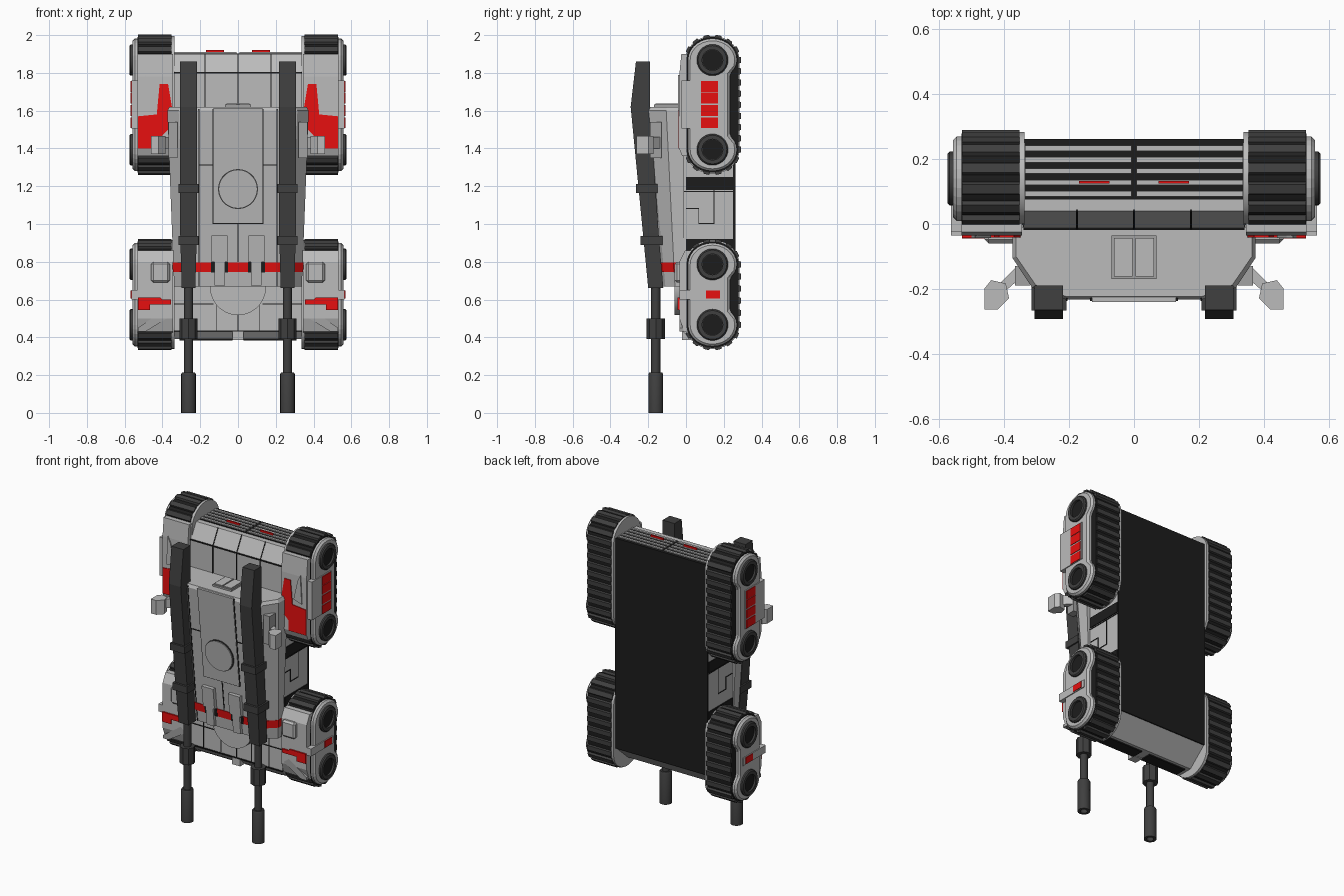
import bpy, bmesh
from math import sin, cos, pi

if "Cube" in bpy.data.objects:
    bpy.data.objects.remove(bpy.data.objects["Cube"], do_unlink=True)


def material(name, r, g, b):
    m = bpy.data.materials.new(name)
    m.use_nodes = True
    m.diffuse_color = (r, g, b, 1)
    bsdf = m.node_tree.nodes["Principled BSDF"]
    bsdf.inputs["Base Color"].default_value = (r, g, b, 1)
    bsdf.inputs["Roughness"].default_value = 0.6
    return m


LIGHT = material("light_grey", 0.5, 0.5, 0.5)
MID = material("mid_grey", 0.36, 0.36, 0.36)
DARK = material("dark_grey", 0.05, 0.05, 0.05)
BLACK = material("black", 0.012, 0.012, 0.012)
RED = material("red", 0.8, 0.005, 0.005)


def loft(name, ring_sets, mat, mirror=False, smooth=False, bevel=0):
    """Skin one or more solids, each given as a list of matching 3D rings."""
    bm = bmesh.new()
    for rings in ring_sets:
        loops = [[bm.verts.new(p) for p in ring] for ring in rings]
        n = len(loops[0])
        for a, b in zip(loops, loops[1:]):
            for i in range(n):
                j = (i + 1) % n
                bm.faces.new((a[i], a[j], b[j], b[i]))
        bm.faces.new(loops[0])
        bm.faces.new(loops[-1])
    bmesh.ops.recalc_face_normals(bm, faces=bm.faces)
    me = bpy.data.meshes.new(name)
    bm.to_mesh(me)
    bm.free()
    me.materials.append(mat)
    ob = bpy.data.objects.new(name, me)
    bpy.context.collection.objects.link(ob)
    if bevel:
        mod = ob.modifiers.new("Bevel", "BEVEL")
        mod.width, mod.segments = bevel, 1
    if mirror:
        ob.modifiers.new("Mirror", "MIRROR").use_mirror_merge = False
    if smooth:
        bpy.ops.object.select_all(action="DESELECT")
        ob.select_set(True)
        bpy.context.view_layer.objects.active = ob
        bpy.ops.object.shade_smooth_by_angle()
    return ob


def rings(pts, axis, a, b):
    """Extrude a 2D outline between a and b along an axis."""
    put = {"x": lambda p, t: (t, p[0], p[1]),
           "y": lambda p, t: (p[0], t, p[1]),
           "z": lambda p, t: (p[0], p[1], t)}[axis]
    return [[put(p, t) for p in pts] for t in (a, b)]


def prism(name, pts, axis, a, b, mat, **kw):
    return loft(name, [rings(pts, axis, a, b)], mat, **kw)


def rect(u0, u1, v0, v1):
    return [(u0, v0), (u1, v0), (u1, v1), (u0, v1)]


def box(name, x, y, z, mat, **kw):
    return prism(name, rect(*x, *y), "z", *z, mat, **kw)


def circle(cu, cv, r, n=28):
    return [(cu + r * cos(2 * pi * i / n), cv + r * sin(2 * pi * i / n)) for i in range(n)]


# Hull
hull = [(-0.015, 0.43), (-0.015, 1.8), (0.04, 1.9), (0.255, 1.9),
        (0.255, 0.5), (0.13, 0.39), (0.02, 0.39)]
prism("hull", hull, "x", -0.34, 0.34, LIGHT)
box("belly_plate", (-0.342, 0.342), (0.25, 0.262), (0.5, 1.903), BLACK)
box("nose_slots", (0.03, 0.31), (0.03, 0.11), (0.382, 0.4), BLACK, mirror=True)
box("nose_lip", (-0.03, 0.03), (-0.02, 0.04), (0.385, 0.43), LIGHT)

# Deck seams
seams = [(-0.003, 0.003, 1.62, 1.8), (-0.34, 0.34, 1.796, 1.804), (0.172, 0.177, 1.62, 1.8),
         (-0.34, 0.34, 0.43, 0.437), (0.13, 0.34, 0.575, 0.58), (0.11, 0.115, 0.43, 0.58),
         (0.24, 0.245, 0.43, 0.66), (-0.003, 0.003, 0.43, 0.52)]
loft("deck_seams", [rings(rect(*s), "y", -0.019, 0.0) for s in seams], BLACK, mirror=True)
slope = [(-0.018, 1.8), (0.038, 1.902), (0.044, 1.9), (-0.01, 1.8)]
loft("slope_seams", [rings(slope, "x", x, x + 0.006) for x in (-0.003, 0.172)], BLACK, mirror=True)

# Hull side panels between the track pods
loft("side_slots", [rings(rect(0.0, 0.25, z, z + 0.07), "x", 0.3, 0.346) for z in (0.85, 1.18)],
     BLACK, mirror=True)
lines = [(0.0, 0.07, 1.08, 1.085), (0.065, 0.07, 1.0, 1.085), (0.065, 0.15, 1.0, 1.005),
         (0.145, 0.15, 1.0, 1.18), (-0.012, 0.25, 1.17, 1.175)]
loft("side_seams", [rings(rect(*s), "x", 0.33, 0.343) for s in lines], BLACK, mirror=True)

# Rear grille
box("grille_backing", (-0.335, 0.335), (0.075, 0.255), (1.88, 1.903), BLACK)
loft("grille_slats", [rings(rect(0.008, 0.335, y, y + 0.016), "z", 1.89, 1.91)
                      for y in (0.085, 0.12, 0.155, 0.19, 0.225)], LIGHT, mirror=True)
box("tail_lights", (0.075, 0.17), (0.124, 0.133), (1.9, 1.922), RED, mirror=True)

# Track pods
CY = 0.14


def stadium(za, zb, ry, rz, n=14):
    upper = [(CY + ry * cos(pi * i / n), zb + rz * sin(pi * i / n)) for i in range(n + 1)]
    lower = [(CY - ry * cos(pi * i / n), za - rz * sin(pi * i / n)) for i in range(n + 1)]
    return upper + lower


def tread_ribs(za, zb, ry, rz):
    """Evenly spaced bars around the track loop."""
    spots = []
    for i in range(8):
        c, s = cos(pi * i / 7), sin(pi * i / 7)
        spots += [(CY + ry * c, zb + rz * s, c, s), (CY - ry * c, za - rz * s, -c, -s)]
    count = round((zb - za) / 0.06)
    for i in range(1, count):
        z = za + (zb - za) * i / count
        spots += [(CY + ry, z, 1, 0), (CY - ry, z, -1, 0)]
    out = []
    for y, z, ny, nz in spots:
        pts = [(y + ny * d - nz * w, z + nz * d + ny * w)
               for w, d in ((-0.021, -0.02), (-0.015, 0), (0.015, 0), (0.021, -0.02))]
        out.append(rings(pts, "x", 0.352, 0.53))
    return out


for pod, za, zb in (("rear", 1.394, 1.868), ("front", 0.466, 0.786)):
    prism(pod + "_track_belt", stadium(za, zb, 0.138, 0.122), "x", 0.35, 0.532, BLACK,
          mirror=True, smooth=True)
    loft(pod + "_track_ribs", tread_ribs(za, zb, 0.15, 0.134), DARK, mirror=True)
    prism(pod + "_inner_rim", stadium(za, zb, 0.143, 0.128), "x", 0.337, 0.353, LIGHT,
          mirror=True, smooth=True)
    plate = stadium(za, zb, 0.13, 0.114)
    plate += [(0.265, za + 0.035), (0.232, za + 0.075), (0.232, zb - 0.075), (0.265, zb - 0.035)]
    prism(pod + "_side_plate", plate, "x", 0.52, 0.558, LIGHT, mirror=True, bevel=0.012)
    for zc in (za, zb):
        outer, inner = circle(CY, zc, 0.083), circle(CY, zc, 0.055)
        cup = [[(x, y, z) for y, z in c] for x, c in
               ((0.55, outer), (0.568, outer), (0.575, circle(CY, zc, 0.076)),
                (0.575, inner), (0.56, inner))]
        loft(pod + "_wheel_hub", [cup], DARK, mirror=True, smooth=True)
        prism(pod + "_wheel_recess", circle(CY, zc, 0.054), "x", 0.555, 0.562, BLACK, mirror=True)

# Rear fenders and skirts
rear_fender = [(0.03, 1.36), (-0.02, 1.36), (-0.036, 1.4), (-0.036, 1.78), (-0.025, 1.9), (0.03, 1.9)]
prism("rear_fender", rear_fender, "x", 0.345, 0.532, LIGHT, mirror=True)
blaze = [(0.37, 1.74), (0.415, 1.74), (0.43, 1.58), (0.53, 1.57), (0.53, 1.4),
         (0.4, 1.4), (0.4, 1.47), (0.35, 1.52), (0.35, 1.62)]
prism("fender_blaze", blaze, "y", -0.041, -0.02, RED, mirror=True)
ridge = [(0.44, 1.62), (0.5, 1.6), (0.49, 1.79), (0.47, 1.75)]
prism("fender_ridge", ridge, "y", -0.043, -0.02, LIGHT, mirror=True)
box("rear_skirt", (0.52, 0.564), (-0.025, 0.18), (1.505, 1.76), LIGHT, mirror=True)
loft("skirt_lamps", [rings(rect(0.08, 0.17, z, z + 0.056), "x", 0.55, 0.568)
                     for z in (1.507, 1.573, 1.639, 1.7)], RED, mirror=True)

# Front fenders
front_fender = [(0.03, 0.42), (-0.01, 0.43), (-0.035, 0.5), (-0.035, 0.8), (-0.005, 0.86), (0.03, 0.86)]
prism("front_fender", front_fender, "x", 0.345, 0.532, LIGHT, mirror=True)
box("fender_block", (0.36, 0.46), (-0.06, 0), (0.69, 0.8), LIGHT, mirror=True, bevel=0.012)
stripe = [(0.355, 0.575), (0.465, 0.575), (0.465, 0.545), (0.53, 0.545), (0.53, 0.61), (0.41, 0.61),
          (0.4, 0.6), (0.355, 0.6)]
prism("fender_stripe", stripe, "y", -0.045, -0.02, RED, mirror=True)
brace = [(0.36, 0.51), (0.4, 0.54), (0.53, 0.45), (0.53, 0.43), (0.49, 0.43)]
prism("fender_brace", brace, "y", -0.035, 0.0, MID, mirror=True)
box("front_skirt_bar", (0.52, 0.564), (-0.035, 0.2), (0.6, 0.65), LIGHT, mirror=True)
box("front_skirt_lamp", (0.55, 0.568), (0.105, 0.18), (0.605, 0.648), RED, mirror=True)


# Turret, with a sloping roof that faces forward
def roof(z):
    return -0.13 - 0.105 * (z - 0.67) / 0.95


def section(z, grow=0.0):
    f = roof(z) - grow
    w = 0.338 + 0.037 * (z - 0.67) / 0.95 + grow
    half = [(w, -0.01), (w, f * 0.45), (w - 0.06, f * 0.84), (0.21, f)]
    return [(x, y, z) for x, y in half + [(-x, y) for x, y in reversed(half)]]


def slab(x0, x1, z0, z1, h=0.004):
    """A thin plate lying on the turret roof."""
    return [[(x, roof(z) - d, z) for x, z in rect(x0, x1, z0, z1)] for d in (-0.01, h)]


loft("turret", [[section(0.67), section(1.6), section(1.62, -0.012)]], LIGHT)
loft("turret_band", [[section(0.745, 0.004), section(0.797, 0.004)]], RED)
prism("turret_ring", circle(0, 0.665, 0.148), "y", -0.06, 0.0, LIGHT, smooth=True)
loft("band_gaps", [slab(0.052, 0.142, 0.744, 0.798, 0.007)], BLACK, mirror=True)
loft("roof_blocks", [slab(0.055, 0.14, 0.8, 0.94, 0.025), slab(0.07, 0.125, 0.675, 0.81, 0.02)],
     LIGHT, mirror=True)
loft("roof_panel", [slab(-0.13, 0.13, 1.005, 1.615, 0.006)], LIGHT)
roof_seams = [(0.13, 0.136, 1.0, 1.61), (-0.13, 0.13, 1.0, 1.005), (-0.003, 0.003, 0.8, 1.0),
              (0.205, 0.21, 0.67, 1.61), (0.13, 0.21, 1.31, 1.316)]
loft("roof_seams", [slab(*s, h=0.003) for s in roof_seams], BLACK, mirror=True)
for label, r, h, mat in (("hatch_rim", 0.106, 0.012, DARK), ("hatch_lid", 0.1, 0.018, LIGHT)):
    disc = [[(x, roof(z) - d, z) for x, z in circle(0, 1.185, r)] for d in (-0.01, h)]
    loft(label, [disc], mat, smooth=True)
box("rear_hatch", (-0.07, 0.07), (-0.17, -0.035), (1.61, 1.632), MID)
box("rear_hatch_lids", (0.004, 0.062), (-0.162, -0.043), (1.62, 1.638), LIGHT, mirror=True)

# Side launchers on arms
pod_outline = [(0.395, -0.18), (0.44, -0.17), (0.46, -0.195), (0.46, -0.26), (0.42, -0.26), (0.385, -0.225)]
pod_outline = [(x, y - 0.003) for x, y in pod_outline]
prism("launcher", pod_outline, "z", 1.37, 1.465, LIGHT, mirror=True)
arm = [(0.34, -0.14), (0.36, -0.13), (0.42, -0.19), (0.4, -0.21), (0.36, -0.175)]
prism("launcher_arm", arm, "z", 1.4, 1.46, LIGHT, mirror=True)
box("launcher_mount", (0.32, 0.367), (-0.19, -0.13), (1.35, 1.54), MID, mirror=True)

# Twin guns
GX, GY = 0.262, -0.16
sleeve = [[(x, y, z) for x, y in rect(GX - w, GX + w, y0, y1)] for w, y0, y1, z in
          ((0.036, -0.2, -0.12, 0.66), (0.044, -0.228, -0.145, 0.95),
           (0.044, -0.293, -0.19, 1.62), (0.044, -0.265, -0.19, 1.86))]
loft("gun_sleeve", [sleeve], DARK, mirror=True)
for z, y in ((0.89, -0.183), (1.165, -0.208)):
    box("gun_clamp", (GX - 0.054, GX + 0.054), (y - 0.058, y + 0.058), (z, z + 0.047), DARK, mirror=True)
prism("gun_barrel", circle(GX, GY, 0.024, 16), "z", 0.18, 0.68, DARK, mirror=True, smooth=True)
prism("gun_collar", circle(GX, GY, 0.048, 8), "z", 0.39, 0.5, DARK, mirror=True)
muzzle = [[(x, y, z) for x, y in circle(GX, GY, r, 16)]
          for r, z in ((0.034, 0.215), (0.039, 0.205), (0.039, 0.0), (0.022, 0.0), (0.022, 0.04))]
loft("gun_muzzle", [muzzle], DARK, mirror=True, smooth=True)
